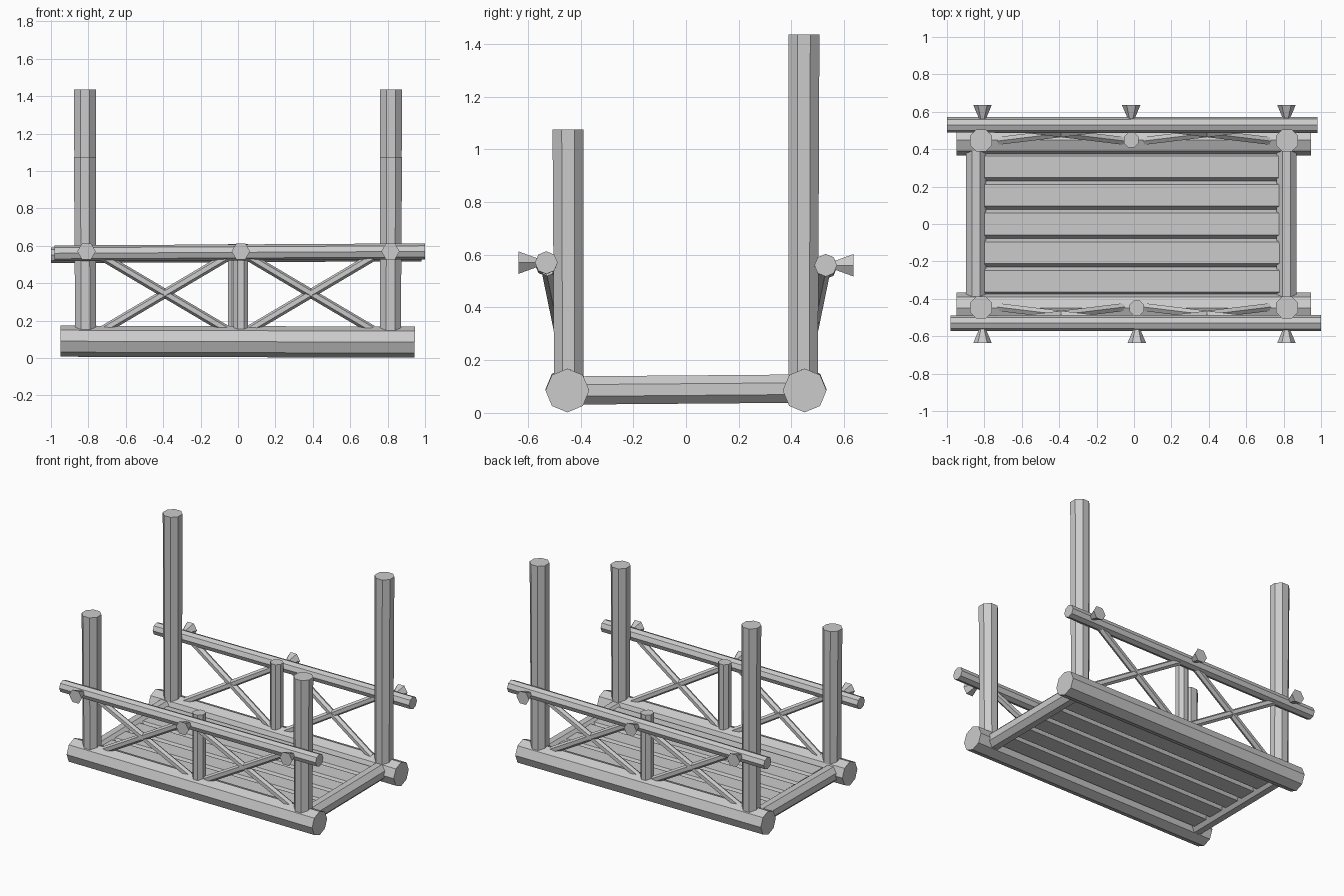
import bpy
import bmesh
import math
from mathutils import Vector

cube = bpy.data.objects.get("Cube")
if cube:
    bpy.data.objects.remove(cube, do_unlink=True)

wood = bpy.data.materials.new("weathered grey wood")
wood.use_nodes = True
GREY = (0.6, 0.6, 0.6, 1)
wood.diffuse_color = GREY
wood.node_tree.nodes["Principled BSDF"].inputs["Base Color"].default_value = GREY


def finish(name, bm):
    bmesh.ops.recalc_face_normals(bm, faces=bm.faces)
    mesh = bpy.data.meshes.new(name)
    bm.to_mesh(mesh)
    bm.free()
    mesh.materials.append(wood)
    obj = bpy.data.objects.new(name, mesh)
    bpy.context.collection.objects.link(obj)
    return obj


def log(name, start, end, r1, r2=None, sides=8, turn=0.0):
    """Flat-sided pole between two points; turn is a fraction of one side."""
    start, end = Vector(start), Vector(end)
    axis = (end - start).normalized()
    ref = Vector((0, 0, 1)) if abs(axis.z) < 0.9 else Vector((1, 0, 0))
    u = (ref - axis * ref.dot(axis)).normalized()
    v = axis.cross(u)
    bm = bmesh.new()
    rings = []
    for centre, r in ((start, r1), (end, r1 if r2 is None else r2)):
        angles = [(i + turn) * math.tau / sides for i in range(sides)]
        rings.append([bm.verts.new(centre + r * (u * math.cos(a) + v * math.sin(a)))
                      for a in angles])
    for i in range(sides):
        j = (i + 1) % sides
        bm.faces.new((rings[0][i], rings[0][j], rings[1][j], rings[1][i]))
    for ring in rings:
        bm.faces.new(ring)
    return finish(name, bm)


def plank(name, y, z, half_x, half_y, half_z, bevel):
    """Board along x with pointed long edges."""
    section = [(-half_y, 0), (bevel - half_y, half_z), (half_y - bevel, half_z),
               (half_y, 0), (half_y - bevel, -half_z), (bevel - half_y, -half_z)]
    bm = bmesh.new()
    face = bm.faces.new([bm.verts.new((-half_x, y + a, z + b)) for a, b in section])
    side = bmesh.ops.extrude_face_region(bm, geom=[face])
    moved = [e for e in side["geom"] if isinstance(e, bmesh.types.BMVert)]
    bmesh.ops.translate(bm, verts=moved, vec=(2 * half_x, 0, 0))
    bm.faces.new([v for v in face.verts]) if not face.is_valid else None
    return finish(name, bm)


# Both long sides: base log, posts, rail, braces and pegs
for label, s, post_top, rail_z in (("front", -1, 1.075, 0.565), ("back", 1, 1.435, 0.555)):
    log(label + "_base_log", (-0.95, s * 0.45, 0.09), (0.945, s * 0.45, 0.085), 0.083)
    log(label + "_rail", (-0.99 - s * 0.01, s * 0.53, rail_z - 0.005),
        (0.99 - s * 0.01, s * 0.53, rail_z + 0.005), 0.042, 0.043)
    mid_x = -0.015 * s
    log(label + "_middle_post", (mid_x, s * 0.45, 0.12), (mid_x, s * 0.45, 0.61),
        0.043, turn=0.5)
    for side, d in (("right", -1), ("left", 1)):
        log(f"{label}_{side}_post", (d * 0.815, s * 0.445, 0.1),
            (d * 0.818, s * 0.447, post_top), 0.06, 0.064, turn=0.5)
        # Crossed braces lean outwards towards the rail
        for k, (low, high) in enumerate(((0.72, 0.06), (0.06, 0.72))):
            log(f"{label}_{side}_brace_{k + 1}", (d * low, s * 0.445, 0.15),
                (d * high, s * 0.525, 0.54), 0.024, sides=6)
    # Flared pegs pinning the rail to the posts
    for where, x in (("right", -0.81), ("middle", mid_x), ("left", 0.815)):
        log(f"{label}_{where}_peg", (x, s * 0.55, rail_z + 0.005),
            (x, s * 0.635, rail_z + 0.005), 0.013, 0.049, sides=6, turn=0.5)

# Cross logs at the two ends
for name, x in (("right_cross_log", -0.845), ("left_cross_log", 0.815)):
    log(name, (x, -0.43, 0.085), (x, 0.43, 0.092), 0.058, turn=0.5)

# Deck planks
for i in range(5):
    plank(f"deck_plank_{i + 1}", (i - 2) * 0.153, 0.09, 0.8, 0.078, 0.035, 0.02)
